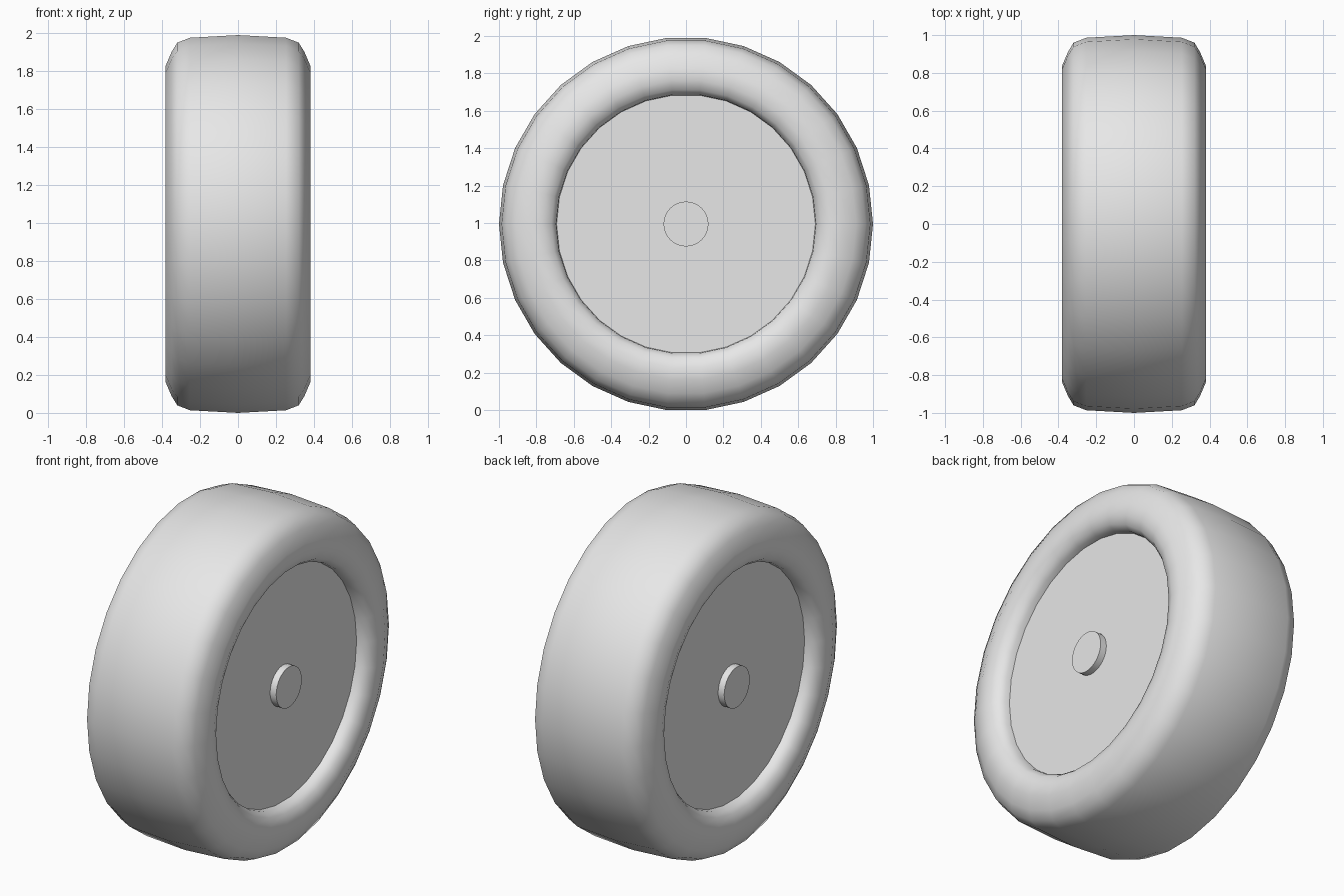
import bpy, bmesh, math

if "Cube" in bpy.data.objects:
    bpy.data.objects.remove(bpy.data.objects["Cube"])

SIDES = 30
CENTRE_Z = math.cos(math.pi / SIDES)  # the wheel rests on a flat facet

grey = bpy.data.materials.new("light grey")
grey.diffuse_color = (0.8, 0.8, 0.8, 1)
grey.use_nodes = True
grey.node_tree.nodes["Principled BSDF"].inputs["Base Color"].default_value = grey.diffuse_color


def lathe(name, profile, sides, smooth_angle):
    """Spin an (x, radius) profile around the axle; radius 0 makes a pole."""
    bm = bmesh.new()
    rings = []
    for x, r in profile:
        if r == 0:
            rings.append([bm.verts.new((x, 0, CENTRE_Z))] * sides)
        else:
            rings.append([bm.verts.new((x, r * math.cos(a), CENTRE_Z + r * math.sin(a)))
                          for a in (2 * math.pi * i / sides for i in range(sides))])
    for a, b in zip(rings, rings[1:]):
        for i in range(sides):
            j = (i + 1) % sides
            bm.faces.new(dict.fromkeys((a[i], a[j], b[j], b[i])))
    bmesh.ops.recalc_face_normals(bm, faces=bm.faces)
    mesh = bpy.data.meshes.new(name)
    bm.to_mesh(mesh)
    bm.free()
    mesh.materials.append(grey)
    obj = bpy.data.objects.new(name, mesh)
    bpy.context.collection.objects.link(obj)
    bpy.ops.object.select_all(action='DESELECT')
    obj.select_set(True)
    bpy.context.view_layer.objects.active = obj
    bpy.ops.object.shade_smooth_by_angle(angle=math.radians(smooth_angle))
    return obj


# Tyre: half section from the tread centre to the rim lip, mirrored, closed inside
half = [(0, 1.0), (0.253, 0.986), (0.32, 0.96), (0.35, 0.91), (0.382, 0.835),
        (0.38, 0.77), (0.36, 0.72), (0.325, 0.695), (0.27, 0.69)]
section = [(-x, r) for x, r in half[:0:-1]] + half
lathe("tyre", section + section[:1], SIDES, 50)

# Wheel body: solid disc filling the rim opening on both sides
lathe("wheel_disc", [(-0.295, 0), (-0.295, 0.692), (0.295, 0.692), (0.295, 0)], SIDES, 30)

# Hub caps: one raised round cap on each side
for side, label in ((1, "right"), (-1, "left")):
    lathe("hub_cap_" + label,
          [(side * 0.28, 0), (side * 0.28, 0.12), (side * 0.335, 0.12), (side * 0.335, 0)], 32, 30)
